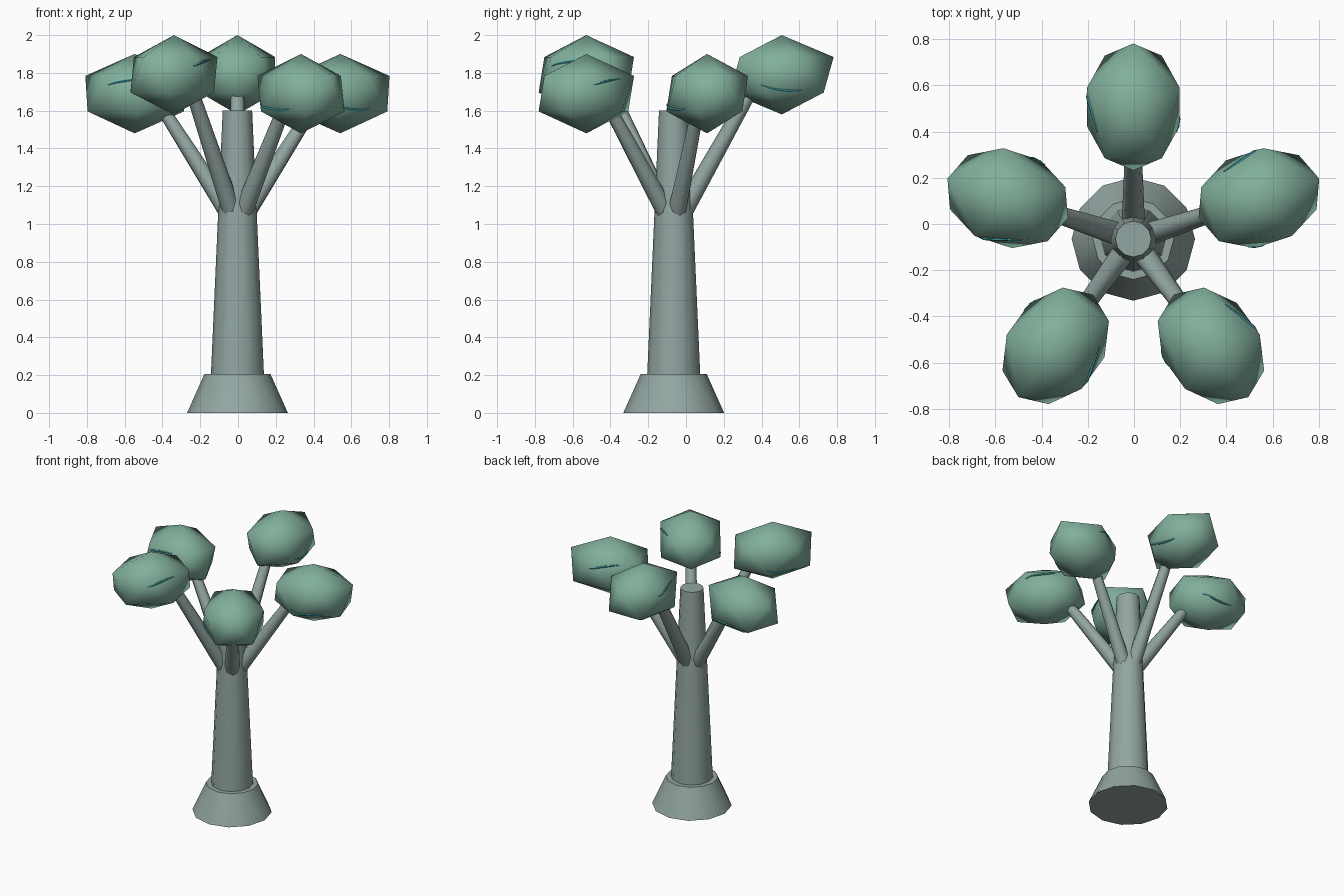
import bpy, math
from mathutils import Vector, Matrix

if "Cube" in bpy.data.objects:
    bpy.data.objects.remove(bpy.data.objects["Cube"])

CX, CY = -0.003, -0.065          # trunk axis


def material(name, rgb):
    m = bpy.data.materials.new(name)
    m.diffuse_color = (*rgb, 1)
    m.use_nodes = True
    m.node_tree.nodes["Principled BSDF"].inputs["Base Color"].default_value = m.diffuse_color
    return m


bark = material("bark", (0.29, 0.38, 0.36))
leaf = material("leaf", (0.22, 0.43, 0.33))
teal = material("teal", (0.06, 0.45, 0.52))


def finish(name, mat, angle=40):
    ob = bpy.context.object
    ob.name = name
    ob.data.materials.append(mat)
    bpy.ops.object.shade_smooth_by_angle(angle=math.radians(angle))
    return ob


def tapered(name, a, b, r1, r2, sides):
    """Tapered cylinder running from a to b."""
    a, b = Vector(a), Vector(b)
    bpy.ops.mesh.primitive_cone_add(vertices=sides, radius1=r1, radius2=r2,
                                    depth=(b - a).length, location=(a + b) / 2)
    bpy.context.object.rotation_euler = (b - a).to_track_quat('Z', 'Y').to_euler()
    return finish(name, bark, 50)


def streak(name, points, crown):
    """Thin tapered line lying on the crown surface."""
    cu = bpy.data.curves.new(name, 'CURVE')
    cu.dimensions = '3D'
    cu.bevel_depth = 0.007
    cu.bevel_resolution = 1
    sp = cu.splines.new('POLY')
    n = 9
    sp.points.add(n - 1)
    p0, p1, p2 = (Vector(p) for p in points)
    for i in range(n):
        t = i / (n - 1)
        p = p0 * (1 - t) ** 2 + p1 * 2 * t * (1 - t) + p2 * t * t
        _, hit, normal, _ = crown.closest_point_on_mesh(p)
        sp.points[i].co = (*(hit + normal * 0.002), 1)
        sp.points[i].radius = 0.25 + 0.75 * math.sin(math.pi * t)
    ob = bpy.data.objects.new(name, cu)
    bpy.context.collection.objects.link(ob)
    ob.matrix_world = crown.matrix_world
    bpy.ops.object.select_all(action='DESELECT')
    ob.select_set(True)
    bpy.context.view_layer.objects.active = ob
    bpy.ops.object.convert(target='MESH')
    finish(name, teal)


# Flared base and trunk
tapered("base", (CX, CY, 0), (CX, CY, 0.205), 0.267, 0.175, 12)
tapered("trunk", (CX, CY, 0.1), (CX, CY, 1.6), 0.145, 0.078, 12)

# Five branches, each with a faceted leaf crown and two streaks
for i, (deg, z) in enumerate([(90, 1.79), (162, 1.69), (234, 1.79), (306, 1.69), (18, 1.69)]):
    ang = math.radians(deg)
    out = Vector((math.cos(ang), math.sin(ang), 0))
    axis = Vector((CX, CY, 0))

    tapered(f"branch_{i + 1}", axis + out * 0.03 + Vector((0, 0, 1.03)),
            axis + out * 0.39 + Vector((0, 0, z - 0.12)), 0.052, 0.036, 8)

    bpy.ops.mesh.primitive_ico_sphere_add(subdivisions=1, radius=1)
    crown = bpy.context.object
    crown.data.transform(Matrix.Diagonal((0.307, 0.235, 0.21, 1)))
    crown.location = axis + out * 0.572 + Vector((0, 0, z))
    crown.rotation_euler.z = ang
    finish(f"leaf_crown_{i + 1}", leaf, 60)
    bpy.context.view_layer.update()

    streak(f"upper_streak_{i + 1}",
           [(0.09, 0.195, 0.045), (0, 0.2, 0.075), (-0.11, 0.155, 0.08)], crown)
    streak(f"lower_streak_{i + 1}",
           [(-0.11, -0.19, -0.055), (0, -0.19, -0.095), (0.11, -0.165, -0.085)], crown)
